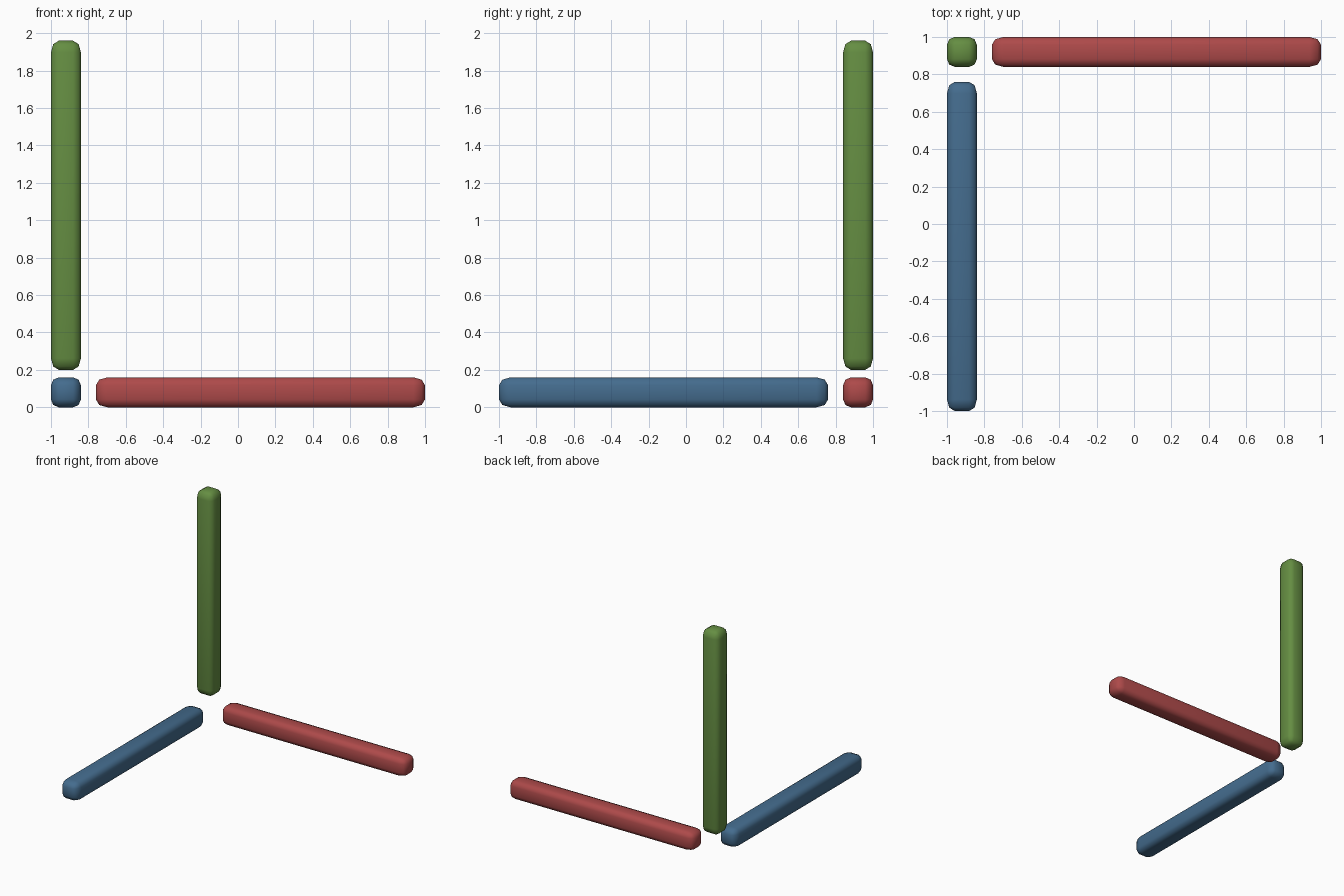
import bpy, bmesh
from mathutils import Vector

if "Cube" in bpy.data.objects:
    bpy.data.objects.remove(bpy.data.objects["Cube"])

WIDTH, LENGTH = 0.16, 1.76
BEVEL, END_BEVEL = 0.042, 0.062   # bevel across the bar / along the bar


def material(name, rgb):
    m = bpy.data.materials.new(name)
    m.diffuse_color = (*rgb, 1)
    m.use_nodes = True
    m.node_tree.nodes["Principled BSDF"].inputs["Base Color"].default_value = m.diffuse_color
    return m


def bar(name, axis, centre, mat):
    """Square bar with rounded edges; the rounding is longer along the bar."""
    bm = bmesh.new()
    bmesh.ops.create_cube(bm, size=1)
    stretch = END_BEVEL / BEVEL
    size = Vector((WIDTH,) * 3)
    size[axis] = LENGTH / stretch
    bmesh.ops.scale(bm, vec=size, verts=bm.verts)
    bmesh.ops.bevel(bm, geom=bm.edges[:], offset=BEVEL, segments=2,
                    profile=0.5, affect='EDGES')
    grow = Vector((1, 1, 1))
    grow[axis] = stretch
    bmesh.ops.scale(bm, vec=grow, verts=bm.verts)
    bmesh.ops.recalc_face_normals(bm, faces=bm.faces)
    for f in bm.faces:
        f.smooth = True
    mesh = bpy.data.meshes.new(name)
    bm.to_mesh(mesh)
    bm.free()
    mesh.materials.append(mat)
    ob = bpy.data.objects.new(name, mesh)
    ob.location = centre
    bpy.context.collection.objects.link(ob)


# Three axis bars meeting around one corner
bar("x_axis_bar", 0, (0.12, 0.92, 0.08), material("red", (0.42, 0.068, 0.068)))
bar("y_axis_bar", 1, (-0.92, -0.12, 0.08), material("blue", (0.058, 0.15, 0.27)))
bar("z_axis_bar", 2, (-0.92, 0.92, 1.08), material("green", (0.13, 0.27, 0.055)))
